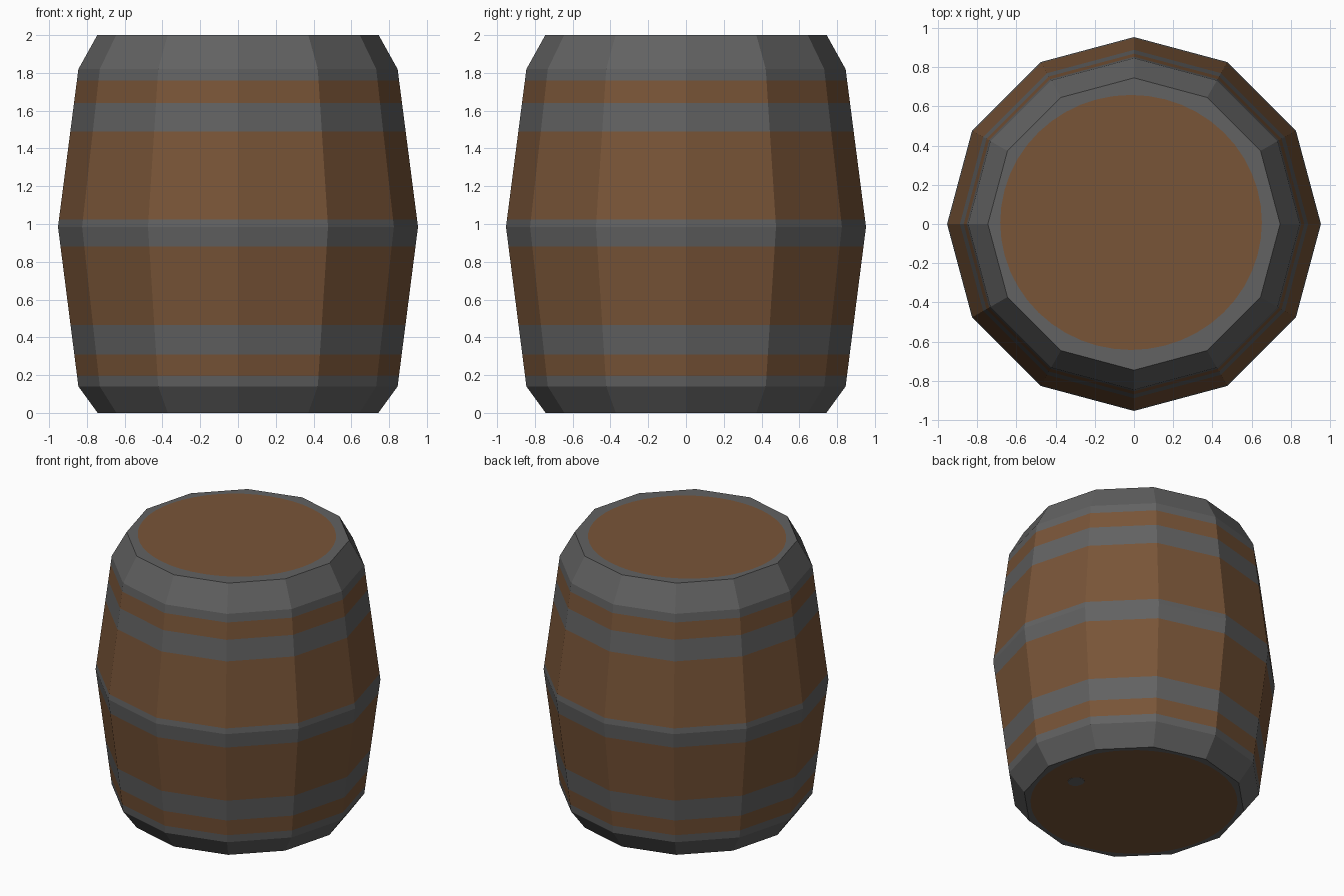
import bpy, bmesh, math

if "Cube" in bpy.data.objects:
    bpy.data.objects.remove(bpy.data.objects["Cube"])

SIDES, SUB = 12, 4
# silhouette (z, radius) and painted hoop ranges
PROFILE = [(0, 0.743), (0.14, 0.845), (0.985, 0.953), (1.82, 0.845), (2.0, 0.745)]
HOOPS = [(0, 0.195), (0.31, 0.465), (0.88, 1.025), (1.49, 1.64), (1.76, 2.0)]


def material(name, rgb):
    m = bpy.data.materials.new(name)
    m.diffuse_color = (*rgb, 1)
    m.use_nodes = True
    m.node_tree.nodes["Principled BSDF"].inputs["Base Color"].default_value = m.diffuse_color
    return m


wood = material("brown_wood", (0.19, 0.09, 0.039))
iron = material("grey_iron", (0.122, 0.122, 0.122))


def radius(z):
    for (z0, r0), (z1, r1) in zip(PROFILE, PROFILE[1:]):
        if z <= z1:
            return r0 + (r1 - r0) * (z - z0) / (z1 - z0)


def ring(bm, n, rx, ry, z, cx=0, cy=0):
    return [bm.verts.new((cx + rx * math.cos(2 * math.pi * i / n),
                          cy + ry * math.sin(2 * math.pi * i / n), z)) for i in range(n)]


def finish(bm, name):
    bmesh.ops.recalc_face_normals(bm, faces=bm.faces[:])
    me = bpy.data.meshes.new(name)
    bm.to_mesh(me)
    bm.free()
    ob = bpy.data.objects.new(name, me)
    me.materials.append(wood)
    me.materials.append(iron)
    bpy.context.collection.objects.link(ob)


# Barrel body: rings at every profile corner and hoop edge
bm = bmesh.new()
levels = sorted({z for z, _ in PROFILE} | {z for h in HOOPS for z in h})
rings = [ring(bm, SIDES, radius(z), radius(z), z) for z in levels]
for k in range(len(levels) - 1):
    mid = (levels[k] + levels[k + 1]) / 2
    for i in range(SIDES):
        j = (i + 1) % SIDES
        f = bm.faces.new((rings[k][i], rings[k][j], rings[k + 1][j], rings[k + 1][i]))
        f.material_index = int(any(a < mid < b for a, b in HOOPS))


# Flat ends: iron rim around a round wooden lid
def end(outer, z, rx, ry, cx, cy):
    n = SIDES * SUB
    inner = ring(bm, n, rx, ry, z, cx, cy)
    for i in range(SIDES):
        arc = [inner[(i * SUB + s) % n] for s in range(SUB, -1, -1)]
        bm.faces.new([outer[i], outer[(i + 1) % SIDES]] + arc).material_index = 1
    bm.faces.new(inner).material_index = 0


end(rings[-1], 2.0, 0.667, 0.65, -0.015, 0.008)
end(rings[0], 0.0, 0.69, 0.69, 0, 0)
finish(bm, "barrel")

# Small grey spot painted on the underside
bm = bmesh.new()
low, high = (ring(bm, 10, 0.055, 0.06, z, 0.47, -0.04) for z in (-0.001, 0.001))
for i in range(10):
    j = (i + 1) % 10
    bm.faces.new((low[i], low[j], high[j], high[i]))
bm.faces.new(low)
bm.faces.new(high)
for f in bm.faces:
    f.material_index = 1
finish(bm, "underside_spot")
